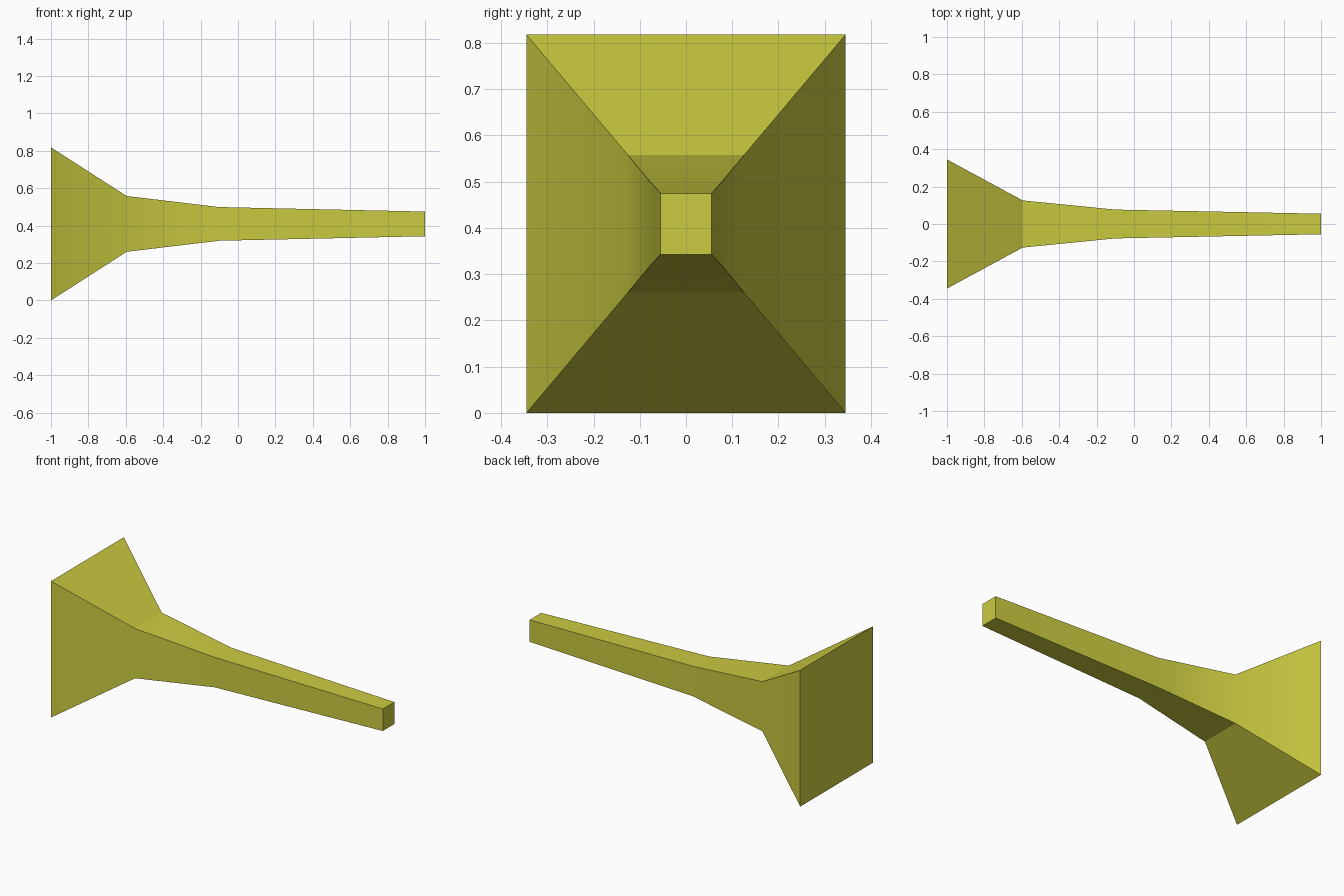
import bpy, bmesh, math

if "Cube" in bpy.data.objects:
    bpy.data.objects.remove(bpy.data.objects["Cube"])

# Cross-sections along the horn: x, half width, half height
SECTIONS = [(-1.0, 0.345, 0.409), (-0.595, 0.126, 0.149),
            (-0.1, 0.077, 0.090), (1.0, 0.055, 0.066)]
CENTRE_Z = 0.409

# Flared rectangular horn, lofted through the sections and capped
bm = bmesh.new()
rings = [[bm.verts.new((x, sy * w, CENTRE_Z + sz * h))
          for sy, sz in ((-1, -1), (1, -1), (1, 1), (-1, 1))]
         for x, w, h in SECTIONS]
for a, b in zip(rings, rings[1:]):
    for i in range(4):
        j = (i + 1) % 4
        bm.faces.new((a[i], a[j], b[j], b[i]))
bm.faces.new(rings[0])
bm.faces.new(rings[-1])
bmesh.ops.recalc_face_normals(bm, faces=bm.faces)

mesh = bpy.data.meshes.new("flared_horn")
bm.to_mesh(mesh)
bm.free()
horn = bpy.data.objects.new("flared_horn", mesh)
bpy.context.collection.objects.link(horn)

# Single olive yellow colour
mat = bpy.data.materials.new("olive_yellow")
mat.diffuse_color = (0.6, 0.6, 0.053, 1)
mat.use_nodes = True
mat.node_tree.nodes["Principled BSDF"].inputs["Base Color"].default_value = mat.diffuse_color
mesh.materials.append(mat)

# Sides blend smoothly, while corners and the top and bottom flare stay crisp
bpy.context.view_layer.objects.active = horn
horn.select_set(True)
bpy.ops.object.shade_smooth_by_angle(angle=math.radians(24.5))
